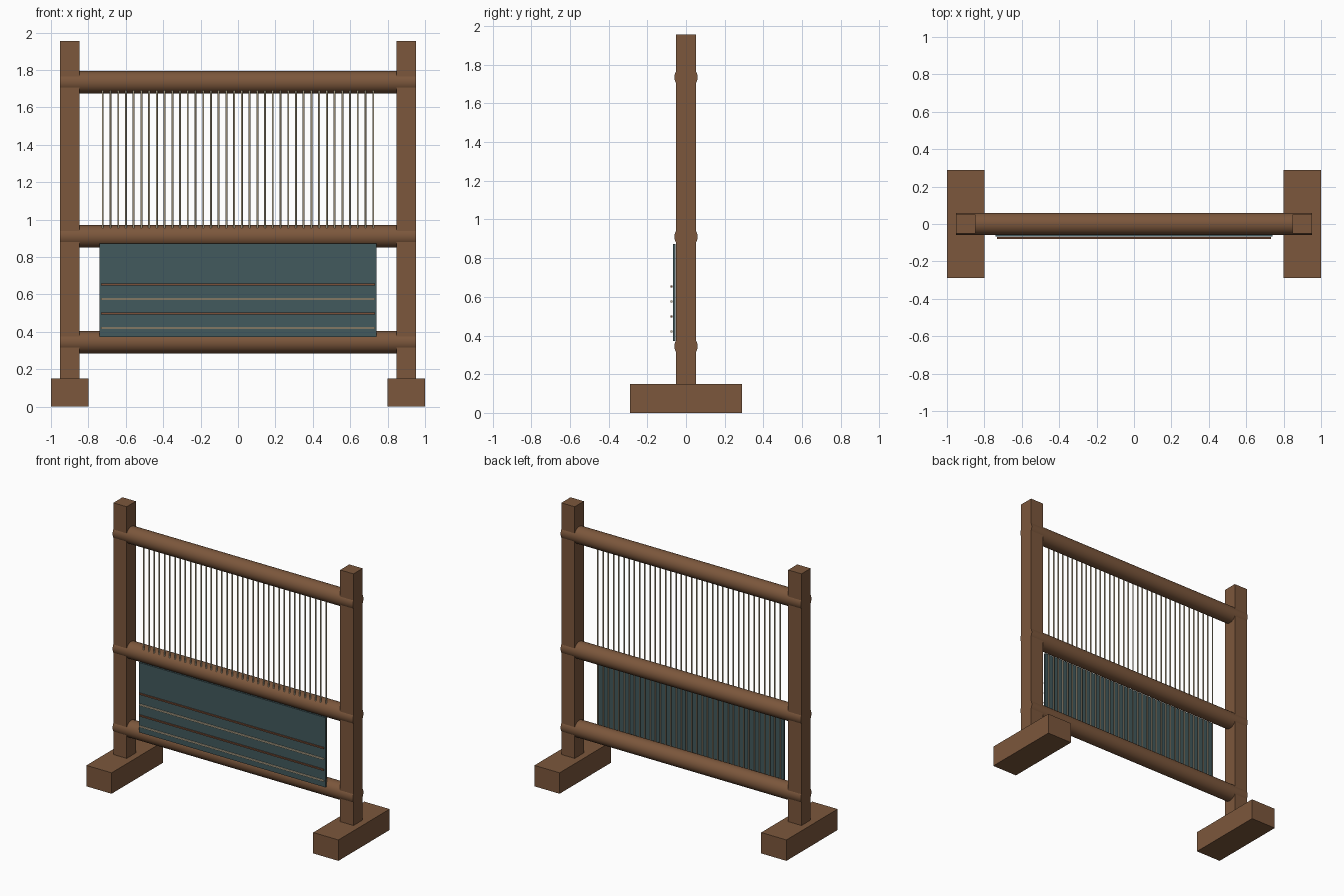
import bpy
from math import pi

cube = bpy.data.objects.get("Cube")
if cube:
    bpy.data.objects.remove(cube, do_unlink=True)


def material(name, r, g, b):
    m = bpy.data.materials.new(name)
    m.use_nodes = True
    m.diffuse_color = (r, g, b, 1)
    m.node_tree.nodes["Principled BSDF"].inputs["Base Color"].default_value = (r, g, b, 1)
    return m


wood = material("brown wood", 0.20, 0.095, 0.045)
cream = material("cream yarn", 0.58, 0.49, 0.34)
teal = material("teal cloth", 0.055, 0.10, 0.11)
rust = material("rust yarn", 0.20, 0.08, 0.04)


def box(name, mat, x, y, z):
    """Box spanning the given (low, high) ranges."""
    bpy.ops.mesh.primitive_cube_add(size=1, location=[sum(r) / 2 for r in (x, y, z)])
    ob = bpy.context.object
    ob.name = name
    ob.scale = [r[1] - r[0] for r in (x, y, z)]
    bpy.ops.object.transform_apply(location=False, rotation=False, scale=True)
    ob.data.materials.append(mat)
    return ob


def rod(name, mat, radius, length, location, sides, along_x=False):
    bpy.ops.mesh.primitive_cylinder_add(
        vertices=sides, radius=radius, depth=length, location=location,
        rotation=(0, pi / 2 if along_x else 0, 0))
    ob = bpy.context.object
    ob.name = name
    ob.data.materials.append(mat)
    bpy.ops.object.shade_smooth_by_angle(angle=pi / 4)
    return ob


# Upright posts on their feet
for side, s in (("left", 1), ("right", -1)):
    box(side + "_foot", wood, sorted((s * 0.8, s)), (-0.29, 0.29), (0, 0.15))
    box(side + "_post", wood, sorted((s * 0.847, s * 0.953)), (-0.052, 0.052), (0.15, 1.955))

# Round cross beams
for name, z in (("top_beam", 1.735), ("heddle_beam", 0.91), ("bottom_beam", 0.345)):
    rod(name, wood, 0.06, 1.906, (0, 0, z), 32, along_x=True)

# Warp threads
count = 36
for i in range(count):
    x = -0.723 + 1.446 * i / (count - 1)
    rod(f"warp_thread_{i + 1}", cream, 0.005, 1.39, (x, -0.035, 1.04), 8)

# Woven cloth and its raised weft stripes
box("woven_cloth", teal, (-0.74, 0.74), (-0.067, -0.053), (0.372, 0.873))
for i, mat in enumerate((cream, rust, cream, rust)):
    z = 0.42 + 0.078 * i
    box(f"weft_stripe_{i + 1}", mat, (-0.732, 0.732), (-0.079, -0.07), (z - 0.005, z + 0.005))
